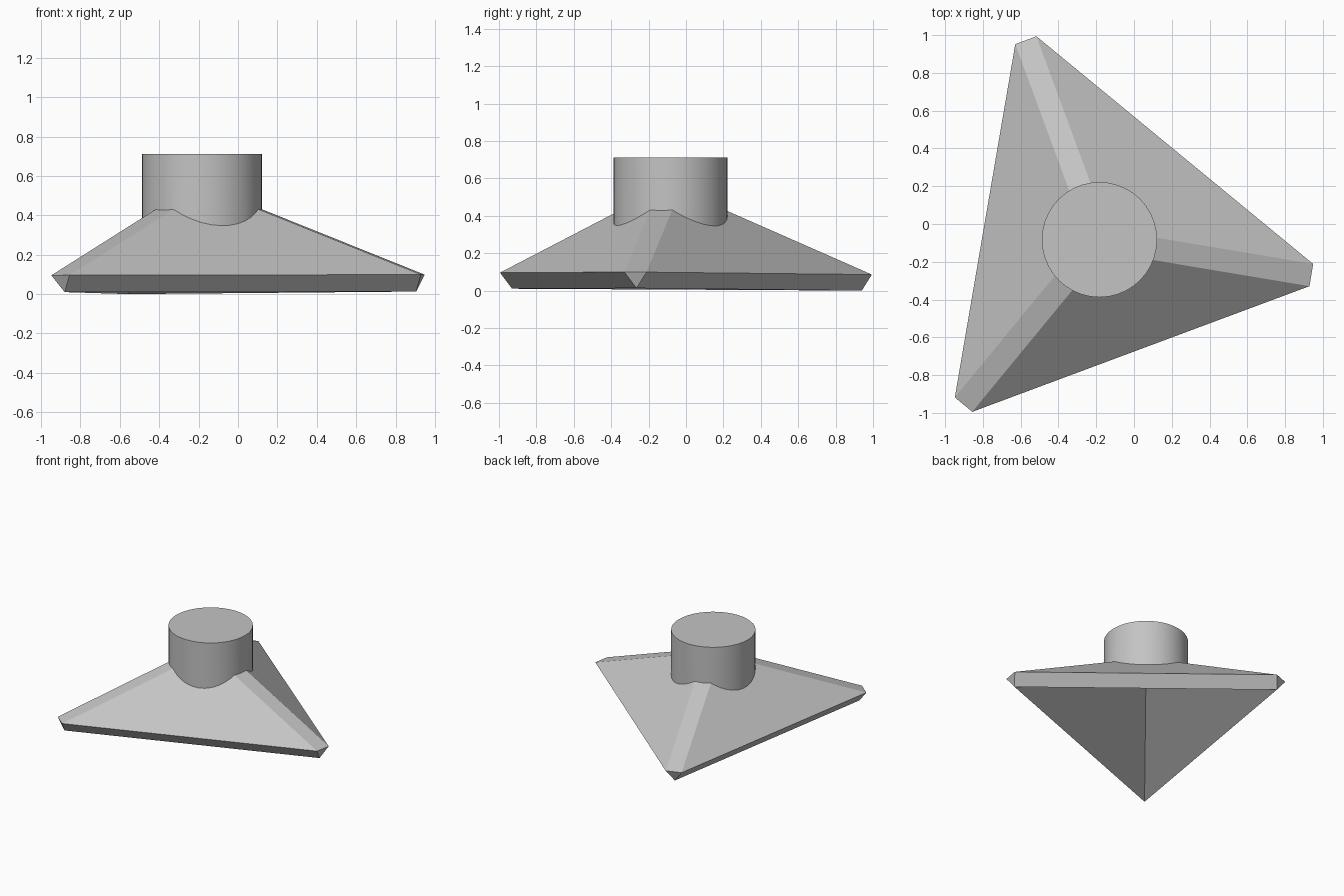
import bpy, bmesh, math
from mathutils import Vector

cube = bpy.data.objects.get("Cube")
if cube:
    bpy.data.objects.remove(cube)

grey = bpy.data.materials.new("plain grey")
grey.use_nodes = True
grey.diffuse_color = (0.55, 0.55, 0.55, 1)
grey.node_tree.nodes["Principled BSDF"].inputs["Base Color"].default_value = grey.diffuse_color


def finish(name, bm):
    """Turn a bmesh into a grey flat-shaded object."""
    bmesh.ops.recalc_face_normals(bm, faces=bm.faces)
    mesh = bpy.data.meshes.new(name)
    bm.to_mesh(mesh)
    bm.free()
    mesh.materials.append(grey)
    obj = bpy.data.objects.new(name, mesh)
    bpy.context.collection.objects.link(obj)
    return obj


# Inner hollow pyramid: three corners (anticlockwise) and an apex
corners = [Vector(p) for p in ((-0.56, 0.94, 0.0), (-0.88, -0.93, 0.01), (0.905, -0.265, 0.013))]
apex = Vector((-0.183, -0.083, 0.45))
thickness = 0.11
normals = [(corners[(i + 1) % 3] - corners[i]).cross(apex - corners[i]).normalized()
           for i in range(3)]

# Shell: each side pushed outwards, with flat strips joining them along the ridges
bm = bmesh.new()
inner = [bm.verts.new(c) for c in corners]
tip = bm.verts.new(apex)
panels = []
for i in range(3):
    a, b = inner[i], inner[(i + 1) % 3]
    outer = [bm.verts.new(v.co + normals[i] * thickness) for v in (a, b, tip)]
    bm.faces.new((b, a, tip))
    bm.faces.new(outer)
    bm.faces.new((a, b, outer[1], outer[0]))
    panels.append(outer)
for i in range(3):
    p, q = panels[i], panels[(i + 1) % 3]
    bm.faces.new((p[1], q[0], q[2], p[2]))
    bm.faces.new((inner[(i + 1) % 3], q[0], p[1]))
bm.faces.new([p[2] for p in panels])
finish("hollow_pyramid_shell", bm)


def inner_height(x, y):
    """Height of the hollow's surface above a point."""
    return min(apex.z - (n.x * (x - apex.x) + n.y * (y - apex.y)) / n.z for n in normals)


# Round post: its lower rim ends inside the thickness of the shell
sides, radius, top = 40, 0.305, 0.712
bm = bmesh.new()
upper, lower = [], []
for k in range(sides):
    angle = math.tau * k / sides
    x = apex.x + radius * math.cos(angle)
    y = apex.y + radius * math.sin(angle)
    upper.append(bm.verts.new((x, y, top)))
    lower.append(bm.verts.new((x, y, inner_height(x, y) + 0.06)))
for k in range(sides):
    j = (k + 1) % sides
    bm.faces.new((lower[k], lower[j], upper[j], upper[k]))
bm.faces.new(upper)
post = finish("round_post", bm)
bpy.context.view_layer.objects.active = post
post.select_set(True)
bpy.ops.object.shade_smooth_by_angle(angle=math.radians(30))
